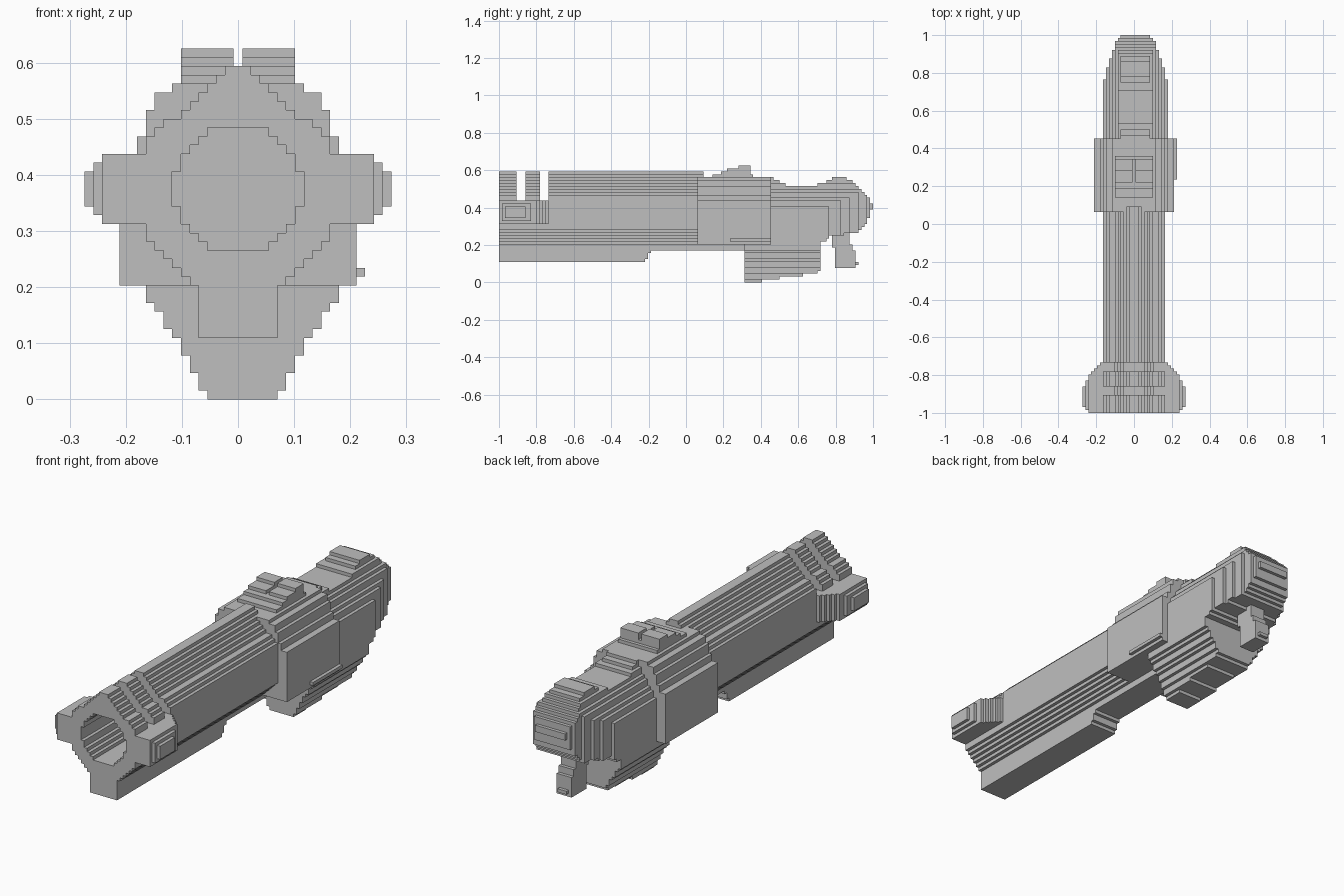
import bpy
import bmesh
import math

cube = bpy.data.objects.get("Cube")
if cube:
    bpy.data.objects.remove(cube, do_unlink=True)

V = 1 / 64  # edge length of one building block

grey = bpy.data.materials.new("plain grey")
grey.use_nodes = True
grey.diffuse_color = (0.52, 0.52, 0.52, 1)
grey.node_tree.nodes["Principled BSDF"].inputs["Base Color"].default_value = (0.52, 0.52, 0.52, 1)


def lerp(points, t):
    """Piecewise linear curve through (t, value) points."""
    if t <= points[0][0]:
        return points[0][1]
    for (a, va), (b, vb) in zip(points, points[1:]):
        if t <= b:
            return va + (vb - va) * (t - a) / (b - a)
    return points[-1][1]


# The four corners of each face of a block, by outward direction
SIDES = {
    (1, 0, 0): ((1, 0, 0), (1, 1, 0), (1, 1, 1), (1, 0, 1)),
    (-1, 0, 0): ((0, 0, 0), (0, 0, 1), (0, 1, 1), (0, 1, 0)),
    (0, 1, 0): ((0, 1, 0), (0, 1, 1), (1, 1, 1), (1, 1, 0)),
    (0, -1, 0): ((0, 0, 0), (1, 0, 0), (1, 0, 1), (0, 0, 1)),
    (0, 0, 1): ((0, 0, 1), (1, 0, 1), (1, 1, 1), (0, 1, 1)),
    (0, 0, -1): ((0, 0, 0), (0, 1, 0), (1, 1, 0), (1, 0, 0)),
}


def block_part(name, y0, y1, inside):
    """Stepped shell round every block whose centre passes the inside test."""
    cells = set()
    for j in range(round((y0 + 1) / V), round((y1 + 1) / V)):
        for k in range(40):
            for i in range(-17, 18):
                if inside(i * V, -1 + (j + 0.5) * V, (k + 0.5) * V):
                    cells.add((i, j, k))
    bm = bmesh.new()
    verts = {}

    def vert(c):
        if c not in verts:
            verts[c] = bm.verts.new(((c[0] - 0.5) * V, -1 + c[1] * V, c[2] * V))
        return verts[c]

    for i, j, k in sorted(cells):
        for d, corners in SIDES.items():
            if (i + d[0], j + d[1], k + d[2]) not in cells:
                bm.faces.new([vert((i + a, j + b, k + c)) for a, b, c in corners])
    mesh = bpy.data.meshes.new(name)
    bm.to_mesh(mesh)
    bm.free()
    mesh.materials.append(grey)
    bpy.context.collection.objects.link(bpy.data.objects.new(name, mesh))


# Barrel: kite-like section, round bore, two slots across the top
BARREL = [(0.17, 0.072), (0.205, 0.072), (0.24, 0.11), (0.285, 0.16), (0.31, 0.168), (0.44, 0.168),
          (0.485, 0.15), (0.51, 0.105), (0.535, 0.068), (0.565, 0.05), (0.595, 0.02)]


def barrel(x, y, z):
    if not 0.17 < z < 0.595 or abs(x) > lerp(BARREL, z):
        return False
    if y < 0 and math.hypot(x, z - 0.375) < 0.112:
        return False
    slot = -0.905 < y < -0.86 or -0.785 < y < -0.735
    return not (slot and z > 0.44)


block_part("barrel", -1, 0.095, barrel)
block_part("barrel_underside", 0.09, 0.32, lambda x, y, z: 0.17 < z < 0.22 and abs(x) < 0.075)

# Rail under the barrel with a stepped rear end
RAIL_END = [(0.11, -0.225), (0.14, -0.205), (0.172, -0.19)]
block_part("lower_rail", -1, -0.18,
           lambda x, y, z: 0.11 < z < 0.172 and abs(x) < 0.075 and y < lerp(RAIL_END, z))

# Side lugs at the muzzle
LUG_REACH = [(-1, 0.235), (-0.965, 0.275), (-0.87, 0.275), (-0.85, 0.255), (-0.8, 0.245),
             (-0.78, 0.22), (-0.74, 0.17)]
LUG_HEIGHT = [(0.165, 0.07), (0.2, 0.06), (0.24, 0.054), (0.258, 0.036), (0.273, 0.015)]
for side, sign in (("left", 1), ("right", -1)):
    block_part(side + "_muzzle_lug", -1, -0.74,
               lambda x, y, z: 0.15 < x * sign < lerp(LUG_REACH, y)
               and abs(z - 0.375) < lerp(LUG_HEIGHT, x * sign))

# Receiver: upright sides, stepped shoulders
RECEIVER = [(0.2, 0.212), (0.425, 0.212), (0.44, 0.19), (0.5, 0.16), (0.545, 0.15), (0.56, 0.11)]
block_part("receiver", 0.065, 0.455,
           lambda x, y, z: 0.203 < z < 0.565 and abs(x) < lerp(RECEIVER, z))
block_part("receiver_side_ledge", 0.24, 0.455,
           lambda x, y, z: 0.2 < x < 0.225 and 0.218 < z < 0.235)

# Sight block: rises in steps to the rear, thin groove on the centre line
SIGHT_STEPS = ((0.19, 0.578), (0.22, 0.594), (0.28, 0.61), (0.345, 0.626), (0.37, 0.578))


def sight(x, y, z):
    top = next(h for end, h in SIGHT_STEPS if y < end)
    return 0.56 < z < top and abs(x) < 0.105 and not (abs(x) < 0.008 and z > 0.594)


block_part("sight_block", 0.14, 0.36, sight)

# Stock: tapering body with a rounded rear hump
STOCK_TOP = [(0.45, 0.562), (0.515, 0.535), (0.53, 0.518), (0.68, 0.518), (0.73, 0.53), (0.8, 0.563),
             (0.84, 0.563), (0.9, 0.53), (0.93, 0.505), (0.96, 0.475), (0.985, 0.445), (1.0, 0.41)]
STOCK_BOTTOM = [(0.45, 0.2), (0.71, 0.2), (0.74, 0.22), (0.78, 0.25), (0.9, 0.265), (0.93, 0.275),
                (0.95, 0.3), (0.97, 0.335), (0.985, 0.37), (1.0, 0.4)]
STOCK_WIDTH = [(0.45, 0.173), (0.74, 0.173), (0.8, 0.155), (0.86, 0.14), (0.92, 0.12),
               (0.96, 0.105), (0.98, 0.09), (1.0, 0.06)]
STOCK_SECTION = [(0, 0.175), (0.38, 0.175), (0.45, 0.14), (0.515, 0.09), (0.565, 0.075)]


def stock(x, y, z):
    width = min(lerp(STOCK_WIDTH, y), lerp(STOCK_SECTION, z))
    return lerp(STOCK_BOTTOM, y) < z < lerp(STOCK_TOP, y) and abs(x - V / 2) < width


block_part("stock", 0.45, 1.0, stock)

# Belly pod under the receiver and stock: V section, sloping floor
POD_FLOOR = [(0.31, 0), (0.37, 0.002), (0.44, 0.015), (0.5, 0.024), (0.6, 0.036), (0.71, 0.055)]
POD_SECTION = [(0.0, 0.06), (0.045, 0.086), (0.1, 0.112), (0.16, 0.152), (0.2, 0.178)]
block_part("belly_pod", 0.31, 0.715,
           lambda x, y, z: lerp(POD_FLOOR, y) < z < 0.22 and abs(x - V / 2) < lerp(POD_SECTION, z))

# Rear spur hanging below the hump
SPUR_FRONT = [(0.08, 0.8), (0.18, 0.8), (0.2, 0.785), (0.28, 0.78)]
SPUR_BACK = [(0.08, 0.905), (0.17, 0.9), (0.19, 0.885), (0.28, 0.87)]
block_part("rear_spur", 0.77, 0.91,
           lambda x, y, z: 0.08 < z < 0.28 and abs(x) < 0.038
           and lerp(SPUR_FRONT, z) < y < lerp(SPUR_BACK, z))
block_part("rear_spur_tip", 0.89, 0.922, lambda x, y, z: 0.093 < z < 0.11 and abs(x) < 0.02)
